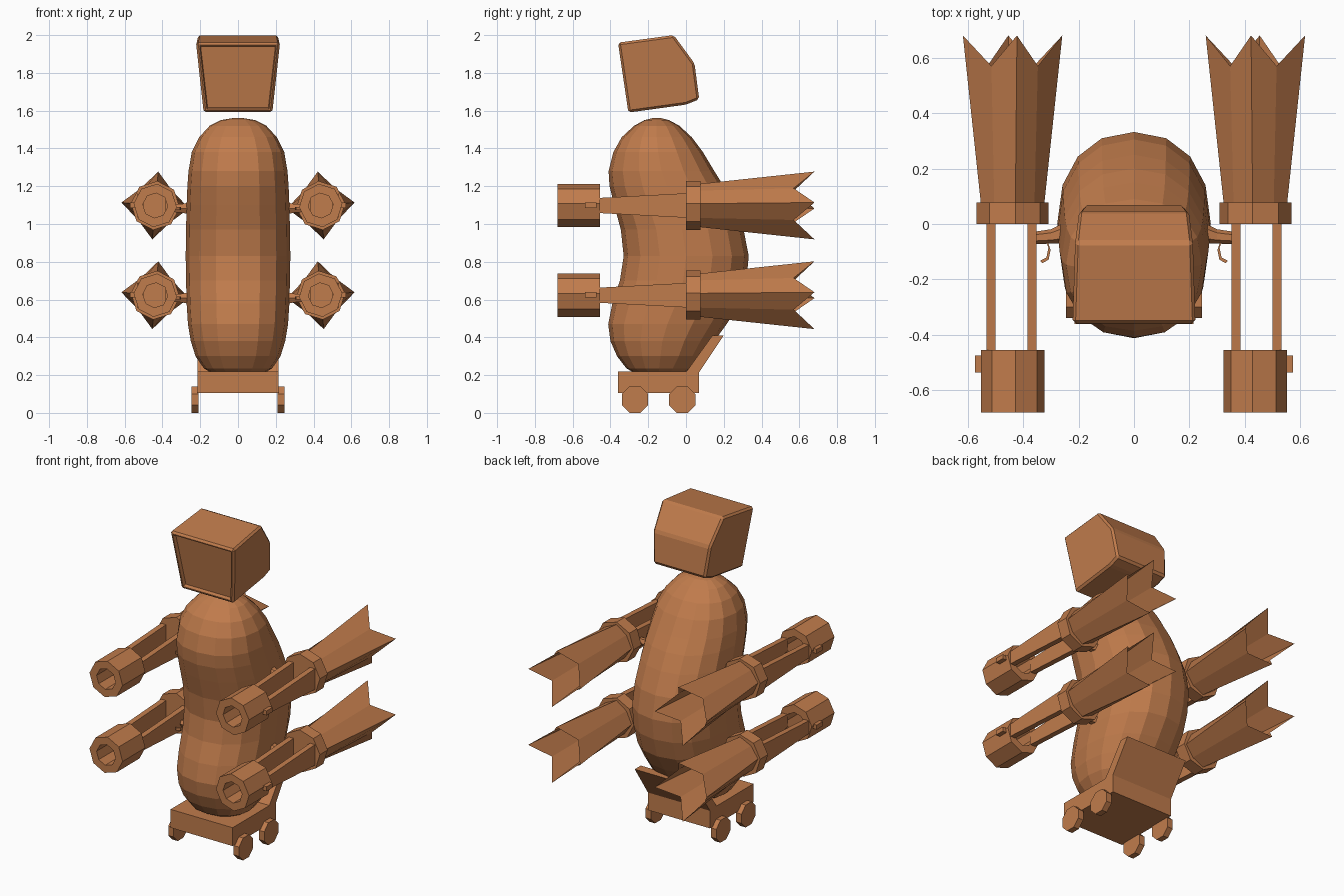
import bpy, bmesh, math
from mathutils import Vector

if "Cube" in bpy.data.objects:
    bpy.data.objects.remove(bpy.data.objects["Cube"])

clay = bpy.data.materials.new("clay brown")
clay.diffuse_color = (0.53, 0.20, 0.072, 1)
clay.use_nodes = True
clay.node_tree.nodes["Principled BSDF"].inputs["Base Color"].default_value = clay.diffuse_color


def make(name, verts, faces, solid=True):
    me = bpy.data.meshes.new(name)
    me.from_pydata(verts, [], faces)
    bm = bmesh.new()
    bm.from_mesh(me)
    bmesh.ops.recalc_face_normals(bm, faces=bm.faces)
    bm.to_mesh(me)
    bm.free()
    me.materials.append(clay)
    ob = bpy.data.objects.new(name, me)
    bpy.context.collection.objects.link(ob)
    return ob


def loft(name, rings, cap_start=True, cap_end=True, closed=False):
    """Skin a list of equal-length rings of points."""
    n = len(rings[0])
    verts = [p for r in rings for p in r]
    faces = []
    m = len(rings)
    for i in range(m if closed else m - 1):
        a, b = i * n, ((i + 1) % m) * n
        faces += [(a + k, a + (k + 1) % n, b + (k + 1) % n, b + k) for k in range(n)]
    if cap_start and not closed:
        faces.append(tuple(range(n)))
    if cap_end and not closed:
        faces.append(tuple(range((m - 1) * n, m * n)))
    return make(name, verts, faces)


def box(name, x0, x1, y0, y1, z0, z1):
    ring = lambda z: [(x0, y0, z), (x1, y0, z), (x1, y1, z), (x0, y1, z)]
    return loft(name, [ring(z0), ring(z1)])


# Bean-shaped body: z, front y, back y, half width
body = [(0.20, -0.25, -0.03, 0.12), (0.235, -0.315, 0.03, 0.18), (0.30, -0.365, 0.095, 0.225),
        (0.38, -0.40, 0.15, 0.25), (0.47, -0.412, 0.215, 0.265), (0.58, -0.39, 0.285, 0.272),
        (0.70, -0.35, 0.32, 0.275), (0.83, -0.33, 0.332, 0.277), (0.97, -0.345, 0.305, 0.275),
        (1.10, -0.38, 0.25, 0.272), (1.20, -0.405, 0.20, 0.268), (1.28, -0.41, 0.15, 0.262),
        (1.38, -0.385, 0.09, 0.245), (1.46, -0.34, 0.03, 0.205), (1.52, -0.275, -0.035, 0.15),
        (1.55, -0.22, -0.09, 0.09), (1.56, -0.18, -0.13, 0.03)]


def spow(v, e=0.9):
    return math.copysign(abs(v) ** e, v)


rings = []
for z, f, b, w in body:
    rings.append([(w * spow(math.cos(t)), (f + b) / 2 + (b - f) / 2 * spow(math.sin(t)), z)
                  for t in (k * math.tau / 16 for k in range(16))])
loft("body", rings)

# Floating head: side profile y, z, half width
prof = [(-0.36, 1.96, 0.223), (-0.065, 2.0, 0.213), (0.045, 1.85, 0.20),
        (0.07, 1.66, 0.18), (0.0, 1.632, 0.18), (-0.305, 1.59, 0.182)]
head = loft("head", [[(s * w, y, z) for y, z, w in prof] for s in (-1, 1)])
bm = bmesh.new()
bm.from_mesh(head.data)
bmesh.ops.bevel(bm, geom=list(bm.edges), offset=0.012, segments=1, affect='EDGES')
# Recessed screen on the front of the head
bm.normal_update()
screen = max((f for f in bm.faces if f.normal.y < -0.9), key=lambda f: f.calc_area())
n = screen.normal.copy()
bmesh.ops.inset_individual(bm, faces=[screen], thickness=0.01)
bmesh.ops.inset_individual(bm, faces=[screen], thickness=0.006, depth=-0.022)
bm.to_mesh(head.data)
bm.free()

# Cart with wheels and sloping back plate
box("cart_base", -0.215, 0.215, -0.36, 0.07, 0.105, 0.22)
plate = [(0.0, 0.215), (0.14, 0.41), (0.20, 0.41), (0.07, 0.215)]
loft("cart_back_plate", [[(x, y, z) for y, z in plate] for x in (-0.215, 0.215)])
for s, side in ((-1, "left"), (1, "right")):
    for cy, end in ((-0.27, "front"), (-0.02, "rear")):
        r = 0.07 / math.cos(math.pi / 8)
        loft(f"wheel_{end}_{side}",
             [[(s * x, cy + r * math.cos((k + .5) * math.pi / 4),
                0.07 + r * math.sin((k + .5) * math.pi / 4)) for k in range(8)]
              for x in (0.208, 0.245)])


# Side launchers
def launcher(s, cz, tag):
    cx, tilt = 0.438, math.radians(5)

    def octa(y, r, r_mid=None, y_mid=None):
        out = []
        for k in range(8):
            odd = k % 2
            rr = r_mid if odd and r_mid else r
            yy = y_mid if odd and y_mid else y
            a = tilt + k * math.pi / 4
            out.append((s * (cx + rr * math.cos(a)), yy, cz + rr * math.sin(a)))
        return out

    # hollow muzzle, collar and star-ended tail
    loft("muzzle_" + tag, [octa(-0.68, 0.115), octa(-0.455, 0.115),
                           octa(-0.455, 0.066), octa(-0.68, 0.066)], closed=True)
    loft("collar_" + tag, [octa(0.0, 0.13), octa(0.077, 0.13)])
    loft("tail_" + tag, [octa(0.075, 0.115, 0.103), octa(0.68, 0.18, 0.119, 0.57)],
         cap_end=False)
    # two flared rails joining muzzle and collar
    for off, rail in ((-0.07, "inner"), (0.078, "outer")):
        x0, x1 = s * (cx + off - 0.017), s * (cx + off + 0.017)
        loft(f"{rail}_rail_{tag}",
             [[(x0, y, cz - h), (x1, y, cz - h), (x1, y, cz + h), (x0, y, cz + h)]
              for y, h in ((-0.46, 0.04), (0.005, 0.065))])
    # outer lug on the muzzle
    box("lug_" + tag, s * 0.535, s * 0.573, -0.535, -0.475, cz - 0.012, cz + 0.016)
    # tapered mounting peg
    loft("peg_" + tag,
         [[(s * x, y + r * math.cos(k * math.pi / 3), cz - 0.015 + r * math.sin(k * math.pi / 3))
           for k in range(6)] for x, y, r in ((0.24, -0.03, 0.04), (0.30, -0.045, 0.026),
                                              (0.36, -0.05, 0.022))])
    # small hooked trigger
    path = [(0.315, -0.06), (0.305, -0.09), (0.312, -0.125), (0.335, -0.137)]
    loft("trigger_" + tag,
         [[(s * (x + dx), y + dx, cz - 0.015 + dz) for dx, dz in
           ((-0.004, -0.008), (0.004, -0.008), (0.004, 0.008), (-0.004, 0.008))]
          for x, y in path])


for s, side in ((-1, "left"), (1, "right")):
    for cz, level in ((1.098, "upper"), (0.623, "lower")):
        launcher(s, cz, f"{level}_{side}")
